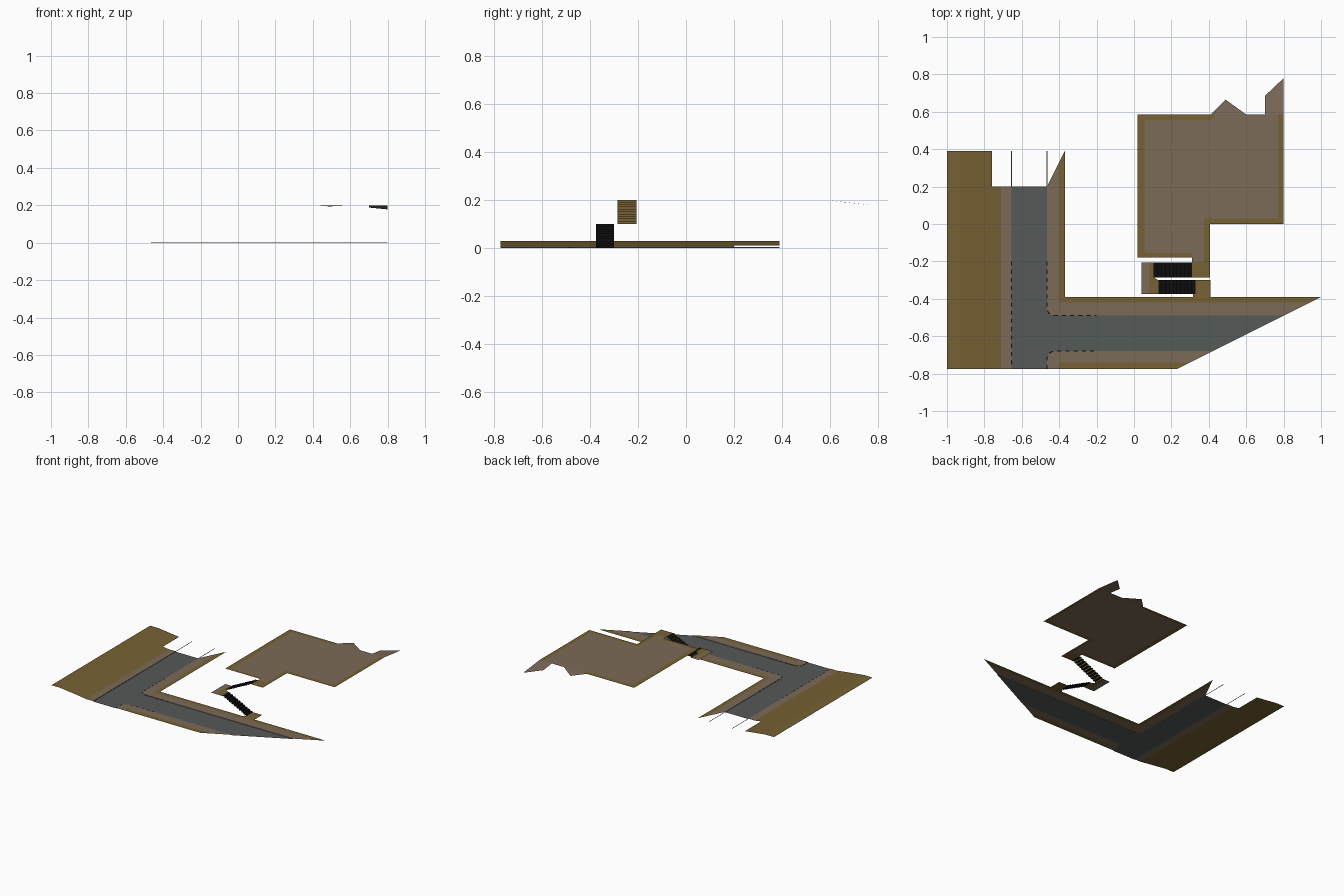
import bpy, math

if "Cube" in bpy.data.objects:
    bpy.data.objects.remove(bpy.data.objects["Cube"])


def material(name, rgb):
    m = bpy.data.materials.new(name)
    m.diffuse_color = (*rgb, 1)
    m.use_nodes = True
    m.node_tree.nodes["Principled BSDF"].inputs["Base Color"].default_value = m.diffuse_color
    return m


GRASS = material("dry grass", (0.18, 0.12, 0.032))
PAVE = material("pavement", (0.20, 0.145, 0.097))
ROAD = material("asphalt", (0.09, 0.10, 0.095))
BLACK = material("black", (0.004, 0.004, 0.004))
KERB = material("kerb grey", (0.22, 0.22, 0.21))


def mesh(name, verts, faces, mats, idx=None):
    me = bpy.data.meshes.new(name)
    me.from_pydata(verts, [], faces)
    for m in mats:
        me.materials.append(m)
    for p in me.polygons:
        if idx:
            p.material_index = idx[p.index]
    ob = bpy.data.objects.new(name, me)
    bpy.context.collection.objects.link(ob)
    return ob


def plate(name, pts, z, mat):
    # flat outline, counter-clockwise; a point may carry its own height
    v = [p if len(p) == 3 else (p[0], p[1], z) for p in pts]
    return mesh(name, v, [list(range(len(v)))], [mat])


def rect(name, x0, x1, y0, y1, z, mat):
    return plate(name, [(x0, y0), (x1, y0), (x1, y1), (x0, y1)], z, mat)


def wall(name, path, z0, z1, mat):
    n = len(path)
    v = [(x, y, z0) for x, y in path] + [(x, y, z1) for x, y in path]
    mesh(name, v, [(i, i + 1, n + i + 1, n + i) for i in range(n - 1)], [mat])


def arc(cx, cy, r, a0, a1, n=6):
    return [(cx + r * math.cos(math.radians(a0 + (a1 - a0) * i / n)),
             cy + r * math.sin(math.radians(a0 + (a1 - a0) * i / n))) for i in range(n + 1)]


def cut(y):
    # slanted east end of the street
    return (1 + (y + 0.39) * 2, y)


H = 0.003
# road: north arm and east arm
plate("road", [(-0.655, -0.775), (-0.465, -0.775), (-0.465, -0.68), cut(-0.68), cut(-0.49),
               (-0.465, -0.49), (-0.465, 0.2), (-0.655, 0.2)], 0, ROAD)
plate("road_corner_north", [(-0.465, -0.49), (-0.425, -0.49)] + arc(-0.425, -0.45, 0.04, 270, 180), 0.0005, ROAD)
plate("road_corner_south", [(-0.465, -0.68)] + arc(-0.425, -0.72, 0.04, 180, 90), 0.0005, ROAD)

# west pavement and sloping bank
rect("west_pavement", -0.71, -0.655, -0.775, 0.2, H, PAVE)
plate("west_verge", [(-0.76, -0.775, 0.01), (-0.71, -0.775, H), (-0.71, 0.2, H), (-0.76, 0.2, 0.01)], 0, GRASS)
plate("west_slope", [(-0.93, -0.775, 0.03), (-0.76, -0.775, 0.01), (-0.76, 0.39, 0.01), (-0.93, 0.39, 0.03)], 0, GRASS)
rect("west_bank_top", -1, -0.93, -0.775, 0.39, 0.03, GRASS)

# inner pavement with rounded corner, and its grass edge
arc_n = arc(-0.425, -0.45, 0.04, 180, 270)
plate("inner_pavement", [(-0.465, 0.2)] + arc_n + [cut(-0.49), cut(-0.42), (-0.40, -0.42), (-0.40, 0.33)], H, PAVE)
plate("inner_grass", [(-0.40, 0.33), (-0.40, -0.42), cut(-0.42), cut(-0.39), (-0.37, -0.39), (-0.37, 0.39)], H, GRASS)

# south pavement and grass edge
arc_s = arc(-0.425, -0.72, 0.04, 180, 90)
plate("south_pavement", [(-0.465, -0.775), (-0.40, -0.775), (-0.40, -0.74), cut(-0.74), cut(-0.68)]
      + arc_s[::-1], H, PAVE)
plate("south_grass", [(-0.40, -0.775), cut(-0.775), cut(-0.74), (-0.40, -0.74)], H, GRASS)

# kerb faces
wall("west_kerb", [(-0.655, 0.39), (-0.655, -0.775)], 0, H, KERB)
wall("inner_kerb", [(-0.465, 0.39)] + arc_n + [cut(-0.49)], 0, H, KERB)
wall("south_kerb", [(-0.465, -0.775)] + arc_s + [cut(-0.68)], 0, H, KERB)
for i, x in enumerate((-0.655, -0.465)):
    rect(f"kerb_tail_{i}", x - 0.002, x + 0.002, 0.2, 0.39, H, KERB)


# black kerb dashes along a path
def dashes(name, path, step=0.022, w=0.003):
    verts, faces = [], []
    pts, run = [], 0
    for (ax, ay), (bx, by) in zip(path, path[1:]):
        d = math.hypot(bx - ax, by - ay)
        ux, uy = (bx - ax) / d, (by - ay) / d
        s = 0
        while s < d - 1e-6:
            phase = run % (2 * step)
            left = step - phase if phase < step - 1e-6 else 2 * step - phase
            e = min(d, s + max(left, 1e-4))
            if phase < step - 1e-6:
                k = len(verts)
                for t, q in ((s, -w), (e, -w), (e, w), (s, w)):
                    verts.append((ax + ux * t - uy * q, ay + uy * t + ux * q, H + 0.001))
                faces.append((k, k + 1, k + 2, k + 3))
            run += e - s
            s = e
    mesh(name, verts, faces, [BLACK])


dashes("west_kerb_dashes", [(-0.655, -0.2), (-0.655, -0.775)])
dashes("inner_kerb_dashes", [(-0.465, -0.2)] + arc_n + [(-0.2, -0.49)])
dashes("south_kerb_dashes", [(-0.465, -0.775)] + arc_s + [(-0.2, -0.68)])


# stair flights: open sheet of risers and treads
def stairs(name, x0, x1, y0, y1, z0, z1, riser, n=10):
    prof = [(x0, z0)]
    for i in range(n):
        z = z0 + (z1 - z0) * (i + 1) / n
        prof += [(x0 + (x1 - x0) * i / n, z), (x0 + (x1 - x0) * (i + 1) / n, z)]
    v = [(x, y, z) for x, z in prof for y in (y0, y1)]
    f = [(2 * i, 2 * i + 2, 2 * i + 3, 2 * i + 1) for i in range(len(prof) - 1)]
    if x1 > x0:
        f = [q for q in f]
    else:
        f = [q[::-1] for q in f]
    mesh(name, v, f, [riser, BLACK], [i % 2 for i in range(len(f))])


stairs("lower_stairs", 0.33, 0.13, -0.375, -0.3, 0, 0.1, BLACK)
stairs("upper_stairs", 0.105, 0.31, -0.285, -0.207, 0.1, 0.2, GRASS)

# landings
plate("bottom_landing", [(0.315, -0.39), (0.41, -0.39), (0.41, -0.3), (0.33, -0.3), (0.33, -0.375), (0.315, -0.375)],
      H, GRASS)
rect("middle_landing", 0.04, 0.08, -0.375, -0.207, 0.1, PAVE)
plate("middle_landing_edge", [(0.08, -0.375), (0.13, -0.375), (0.13, -0.3), (0.105, -0.285), (0.105, -0.207),
                              (0.08, -0.207)], 0.1, GRASS)

# raised terrace with grass border
Z = 0.2
plate("terrace", [(0.055, -0.155), (0.31, -0.155), (0.31, -0.205), (0.375, -0.205), (0.375, 0.03), (0.77, 0.03),
                  (0.77, 0.585), (0.70, 0.585), (0.60, 0.585), (0.44, 0.585), (0.41, 0.555), (0.055, 0.555)], Z, PAVE)
plate("terrace_back_slope", [(0.41, 0.585), (0.60, 0.585), (0.49, 0.665, 0.194)], Z, PAVE)
plate("terrace_corner_slope", [(0.70, 0.585), (0.80, 0.585), (0.80, 0.78, 0.178), (0.70, 0.685, 0.188)], Z, PAVE)
plate("border_west", [(0.02, -0.18), (0.31, -0.18), (0.31, -0.155), (0.055, -0.155), (0.055, 0.555), (0.41, 0.555),
                      (0.44, 0.585), (0.02, 0.585)], Z, GRASS)
plate("border_east", [(0.31, -0.285), (0.405, -0.285), (0.405, 0.0), (0.80, 0.0), (0.80, 0.585), (0.77, 0.585),
                      (0.77, 0.03), (0.375, 0.03), (0.375, -0.205), (0.31, -0.205)], Z, GRASS)
